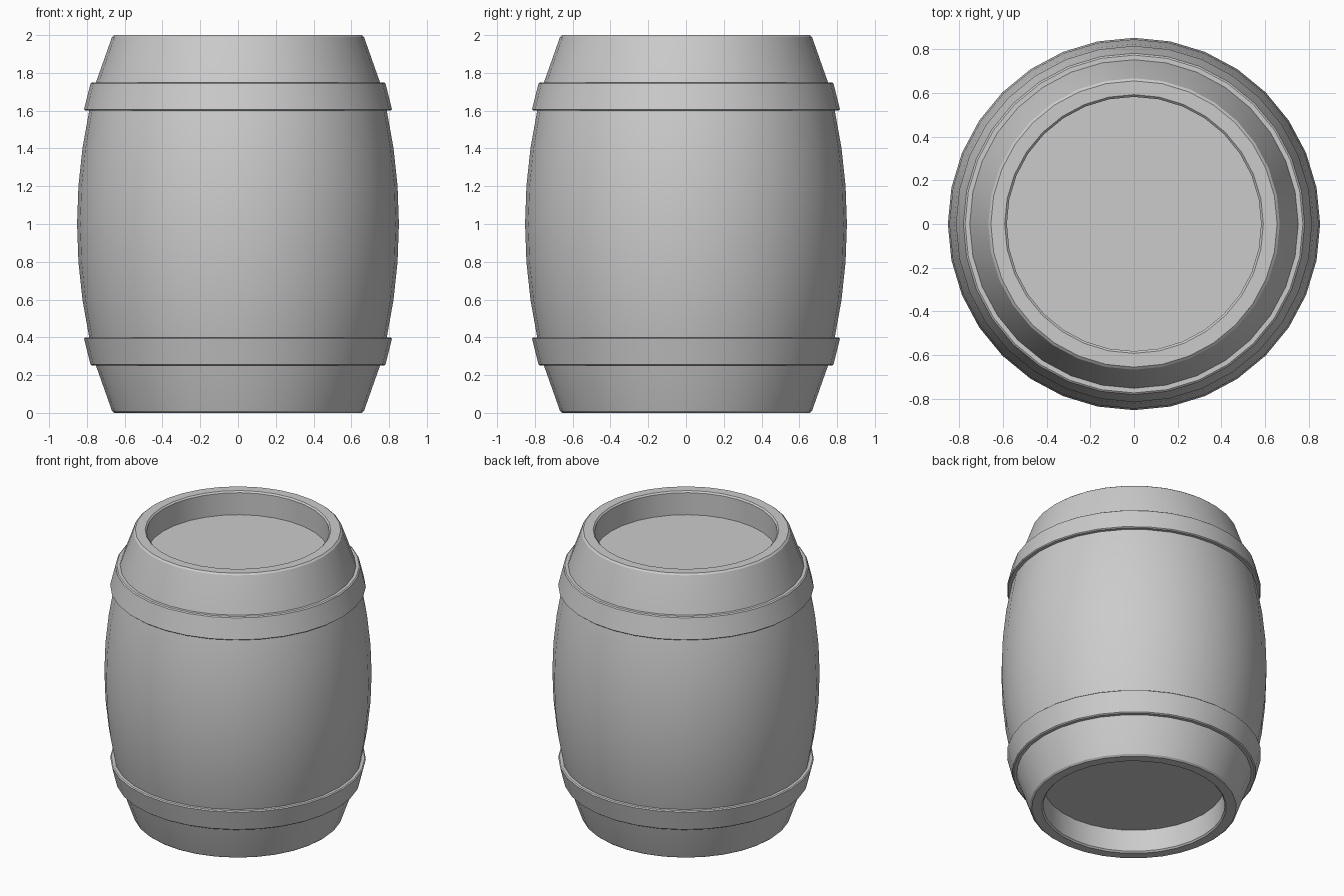
import bpy, bmesh, math

if "Cube" in bpy.data.objects:
    bpy.data.objects.remove(bpy.data.objects["Cube"])

SIDES = 32


def lathe(name, profile, closed):
    """Revolve an (r, z) profile about z; open profiles get a flat cap at each end."""
    bm = bmesh.new()
    rings = []
    for r, z in profile:
        rings.append([bm.verts.new((r * math.cos(2 * math.pi * i / SIDES),
                                    r * math.sin(2 * math.pi * i / SIDES), z))
                      for i in range(SIDES)])
    pairs = list(zip(rings, rings[1:]))
    if closed:
        pairs.append((rings[-1], rings[0]))
    else:
        bm.faces.new(rings[0])
        bm.faces.new(rings[-1])
    for a, b in pairs:
        for i in range(SIDES):
            j = (i + 1) % SIDES
            bm.faces.new((a[i], a[j], b[j], b[i]))
    bmesh.ops.recalc_face_normals(bm, faces=bm.faces)
    mesh = bpy.data.meshes.new(name)
    bm.to_mesh(mesh)
    bm.free()
    obj = bpy.data.objects.new(name, mesh)
    bpy.context.collection.objects.link(obj)
    bpy.ops.object.select_all(action='DESELECT')
    obj.select_set(True)
    bpy.context.view_layer.objects.active = obj
    bpy.ops.object.shade_smooth_by_angle(angle=math.radians(30))
    return obj


def bulge(z):
    return 0.852 - 0.178 * (z - 1) ** 2


# Barrel body: recessed lid, rim and bulging wall, lower half mirrored upward
lower = [(0.582, 0.165), (0.582, 0.01), (0.592, 0.0), (0.655, 0.0), (0.667, 0.01)]
lower += [(bulge(z), z) for z in (0.25, 0.4, 0.6, 0.8)]
upper = [(r, 2 - z) for r, z in reversed(lower)]
lathe("barrel_body", lower + [(bulge(1), 1.0)] + upper, closed=False)

# Hoops: tapered bands with softened edges, narrow side toward the barrel ends
hoop = [(0.735, 0.25), (0.773, 0.25), (0.781, 0.256),
        (0.815, 0.394), (0.808, 0.40), (0.77, 0.40)]
lathe("lower_hoop", hoop, closed=True)
lathe("upper_hoop", [(r, 2 - z) for r, z in hoop], closed=True)
